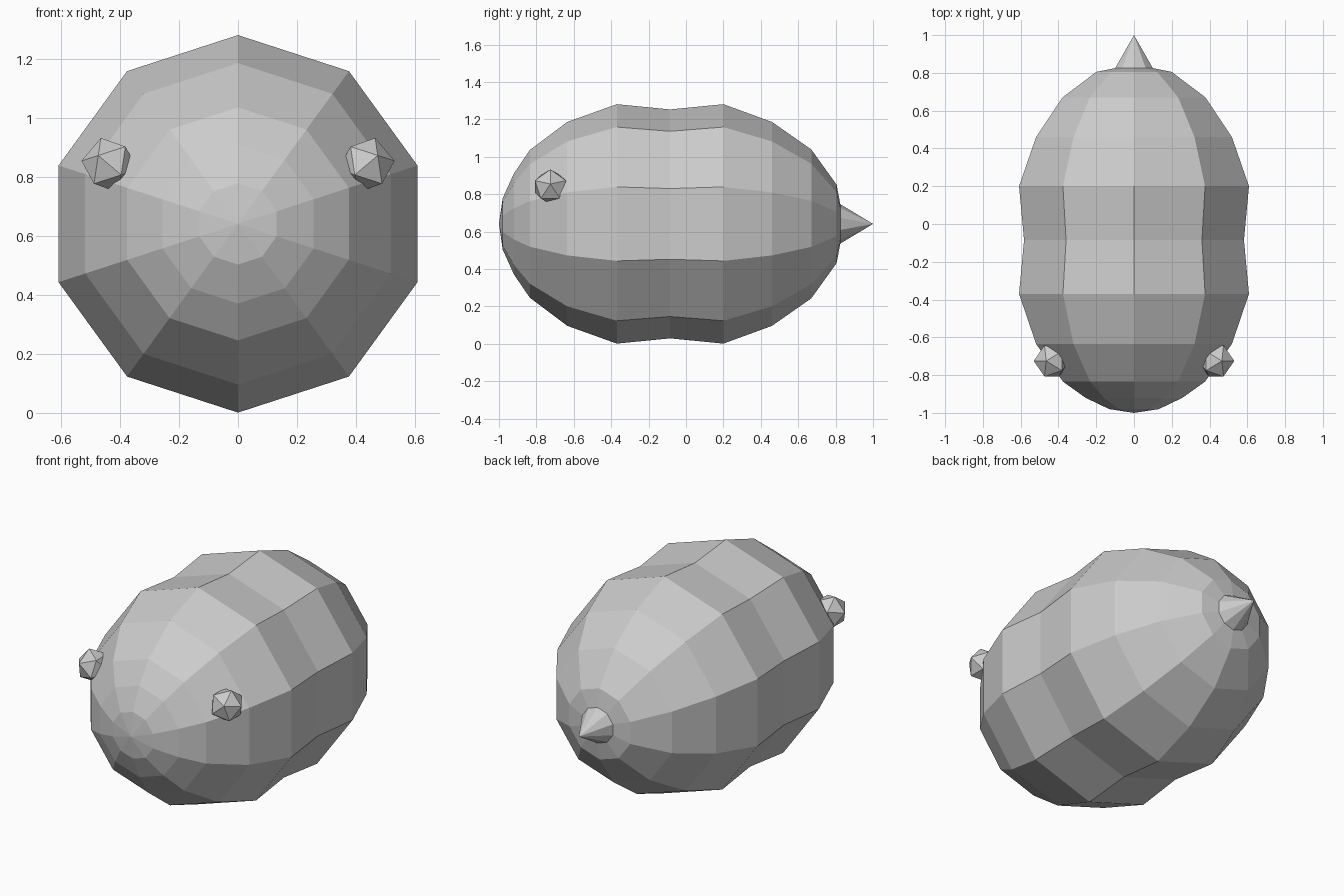
import bpy
import bmesh
import math
from mathutils import Matrix

old = bpy.data.objects.get("Cube")
if old:
    bpy.data.objects.remove(old, do_unlink=True)

SIDES = 10
AXIS_Z = 0.641

# One plain grey for the whole model
grey = bpy.data.materials.new("light_grey")
grey.use_nodes = True
grey.diffuse_color = (0.6, 0.6, 0.6, 1)
grey.node_tree.nodes["Principled BSDF"].inputs["Base Color"].default_value = (0.6, 0.6, 0.6, 1)


def finish(name, bm):
    """Turn a bmesh into a flat shaded grey object."""
    bmesh.ops.recalc_face_normals(bm, faces=bm.faces)
    mesh = bpy.data.meshes.new(name)
    bm.to_mesh(mesh)
    bm.free()
    mesh.materials.append(grey)
    obj = bpy.data.objects.new(name, mesh)
    bpy.context.collection.objects.link(obj)
    return obj


# Body: ten-sided profile turned about the long axis, ending in a pointed tail
nose_y, tail_y = -1.0, 1.0
profile = [(-0.98, 0.138), (-0.92, 0.27), (-0.835, 0.395), (-0.635, 0.545),
           (-0.37, 0.64), (-0.085, 0.612), (0.2, 0.64), (0.46, 0.545),
           (0.67, 0.398), (0.805, 0.21), (0.825, 0.105)]  # (y, radius)
bm = bmesh.new()
rings = []
for y, r in profile:
    ring = []
    for i in range(SIDES):
        a = math.pi / 2 + math.tau * i / SIDES
        ring.append(bm.verts.new((r * math.cos(a), y, AXIS_Z + r * math.sin(a))))
    rings.append(ring)
nose = bm.verts.new((0, nose_y, AXIS_Z))
tail = bm.verts.new((0, tail_y, AXIS_Z))
for i in range(SIDES):
    j = (i + 1) % SIDES
    for a, b in zip(rings, rings[1:]):
        bm.faces.new((a[i], a[j], b[j], b[i]))
    bm.faces.new((nose, rings[0][j], rings[0][i]))
    bm.faces.new((tail, rings[-1][i], rings[-1][j]))
finish("body", bm)

# Eyes: tilted twenty-sided balls, mirrored across the middle
for name, side in (("left_eye", 1), ("right_eye", -1)):
    bm = bmesh.new()
    bmesh.ops.create_icosphere(bm, subdivisions=1, radius=0.097)
    place = (Matrix.Diagonal((side, 1, 1, 1))
             @ Matrix.Translation((0.435, -0.725, 0.84))
             @ Matrix.Rotation(math.radians(18), 4, 'Y'))
    bmesh.ops.transform(bm, matrix=place, verts=bm.verts)
    finish(name, bm)
